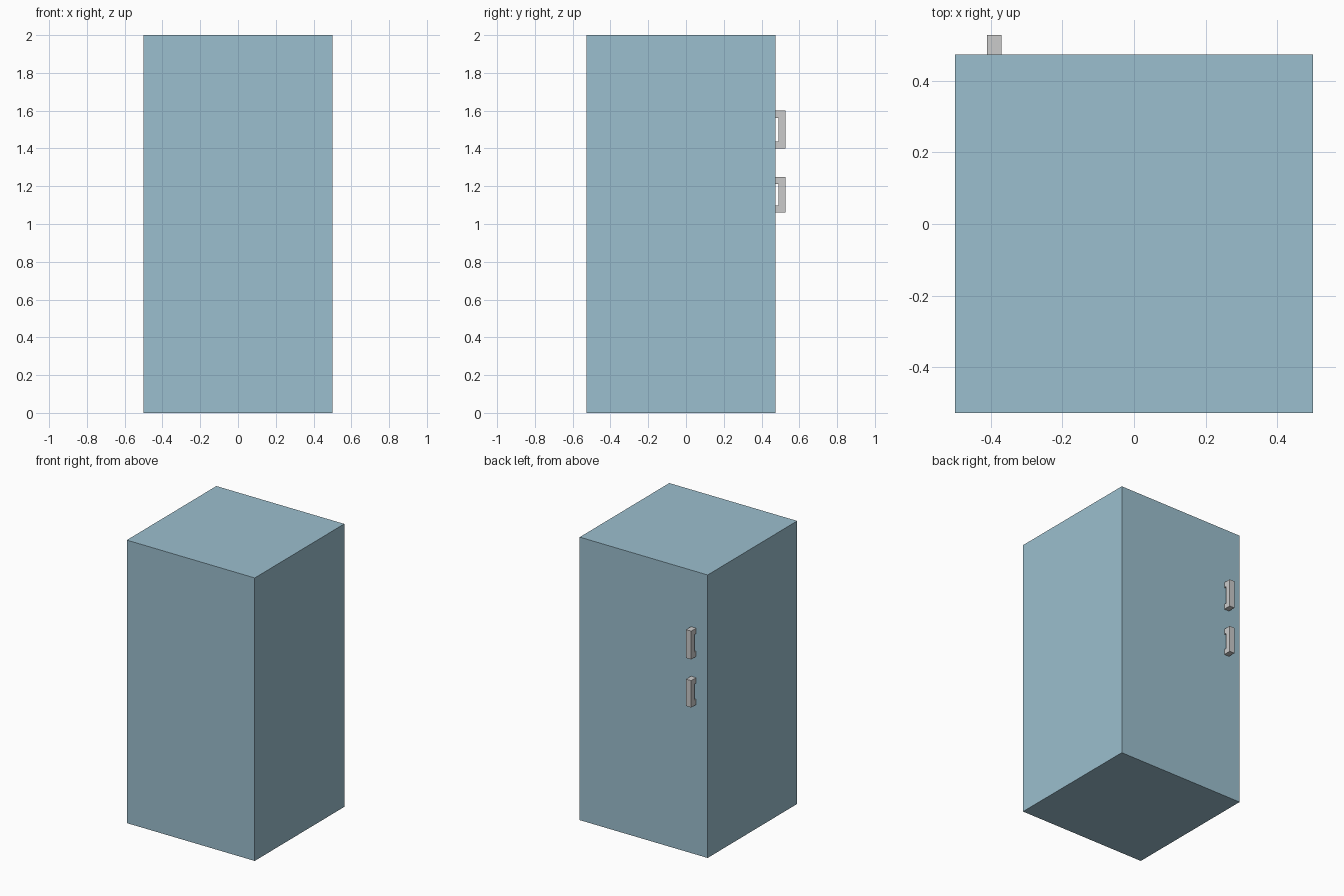
import bpy, bmesh

if "Cube" in bpy.data.objects:
    bpy.data.objects.remove(bpy.data.objects["Cube"])

BACK, FACE, TIP = -0.5275, 0.4725, 0.5275
SEAM = 1.343


def color(name, rgb):
    m = bpy.data.materials.new(name)
    m.diffuse_color = (*rgb, 1)
    m.use_nodes = True
    m.node_tree.nodes["Principled BSDF"].inputs["Base Color"].default_value = m.diffuse_color
    return m


def prism(name, profile, x0, x1, mat=None):
    """Extrude a (y, z) outline along x."""
    bm = bmesh.new()
    face = bm.faces.new([bm.verts.new((x0, y, z)) for y, z in profile])
    ext = bmesh.ops.extrude_face_region(bm, geom=[face])
    verts = [v for v in ext["geom"] if isinstance(v, bmesh.types.BMVert)]
    bmesh.ops.translate(bm, verts=verts, vec=(x1 - x0, 0, 0))
    bmesh.ops.recalc_face_normals(bm, faces=bm.faces)
    me = bpy.data.meshes.new(name)
    bm.to_mesh(me)
    bm.free()
    if mat:
        me.materials.append(mat)
    ob = bpy.data.objects.new(name, me)
    bpy.context.collection.objects.link(ob)
    return ob


def cabinet(name, z0, z1):
    prism(name, [(BACK, z0), (FACE, z0), (FACE, z1), (BACK, z1)], -0.5, 0.5, blue)


def handle(name, z0, z1, post=0.038, gap=0.016):
    """C-shaped pull: two posts joined by an upright grip."""
    prism(name, [(FACE, z0), (TIP, z0), (TIP, z1), (FACE, z1),
                 (FACE, z1 - post), (FACE + gap, z1 - post),
                 (FACE + gap, z0 + post), (FACE, z0 + post)], -0.41, -0.37)


blue = color("pale_blue", (0.33, 0.52, 0.62))

# Stacked compartments, meeting at the seam
cabinet("fridge_compartment", 0, SEAM)
cabinet("freezer_compartment", SEAM, 2)

# Door handles
handle("fridge_handle", 1.06, 1.25)
handle("freezer_handle", 1.40, 1.60)
